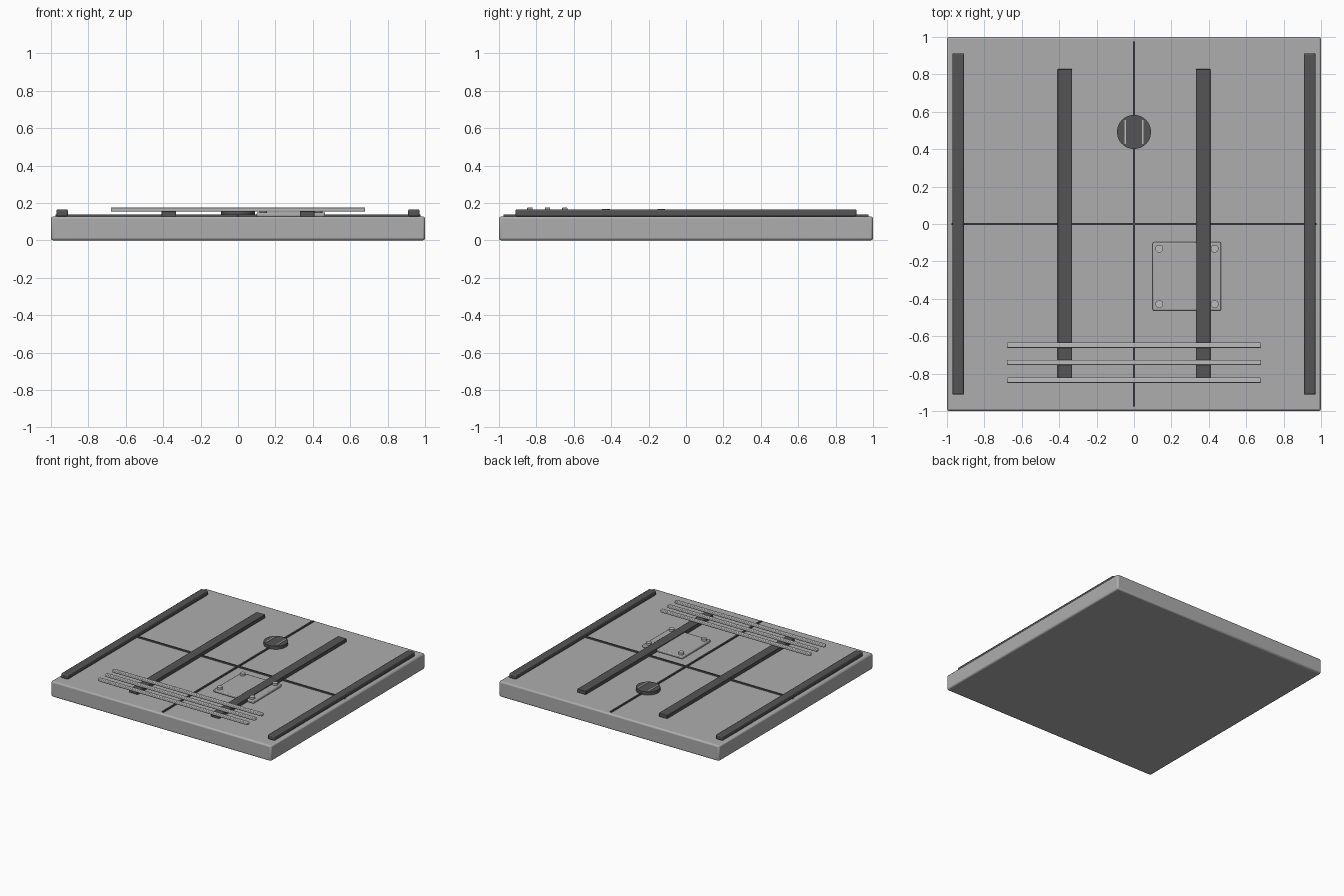
import bpy, math

if "Cube" in bpy.data.objects:
    bpy.data.objects.remove(bpy.data.objects["Cube"])

def material(name, v):
    m = bpy.data.materials.new(name)
    m.diffuse_color = (v, v, v, 1)
    m.use_nodes = True
    m.node_tree.nodes["Principled BSDF"].inputs["Base Color"].default_value = m.diffuse_color
    return m

DARK = material("dark_grey", 0.09)
MID = material("mid_grey", 0.42)
LIGHT = material("light_grey", 0.5)

def finish(o, name, mat, bevel, segments=2):
    o.name = name
    o.data.materials.append(mat)
    if bevel:
        b = o.modifiers.new("Bevel", 'BEVEL')
        b.width, b.segments, b.limit_method = bevel, segments, 'ANGLE'
        bpy.ops.object.shade_smooth_by_angle(angle=math.radians(35))
    return o

# box given by its limits on each axis
def box(name, x, y, z, mat, bevel=0.0):
    lim = (x, y, z)
    bpy.ops.mesh.primitive_cube_add(size=1, location=[(a + b) / 2 for a, b in lim])
    o = bpy.context.object
    o.scale = [b - a for a, b in lim]
    bpy.ops.object.transform_apply(location=False, rotation=False, scale=True)
    return finish(o, name, mat, bevel)

def disc(name, x, y, r, z0, z1, mat, sides, bevel=0.0):
    bpy.ops.mesh.primitive_cylinder_add(vertices=sides, radius=r, depth=z1 - z0,
                                        location=(x, y, (z0 + z1) / 2))
    o = finish(bpy.context.object, name, mat, bevel)
    bpy.ops.object.shade_smooth_by_angle(angle=math.radians(35))
    return o

# floor slab
box("floor_slab", (-1, 1), (-1, 1), (0, 0.128), MID, 0.012)

# crossing panel seams
box("seam_lengthwise", (-0.006, 0.006), (-0.975, 0.975), (0.125, 0.139), DARK)
box("seam_crosswise", (-0.975, 0.975), (-0.006, 0.006), (0.125, 0.139), DARK)

# edge rails and tread strips on both sides
for side, s in (("left", -1), ("right", 1)):
    box(f"edge_rail_{side}", (s * 0.94 - 0.031, s * 0.94 + 0.031), (-0.912, 0.912),
        (0.128, 0.166), DARK, 0.008)
    box(f"tread_strip_{side}", (s * 0.37 - 0.039, s * 0.37 + 0.039), (-0.828, 0.828),
        (0.127, 0.156), DARK, 0.003)

# raised bars across the front
for i, y in enumerate((-0.835, -0.741, -0.648)):
    box(f"cross_bar_{i}", (-0.68, 0.68), (y - 0.014, y + 0.014), (0.154, 0.177), LIGHT, 0.005)

# access hatch with corner bolts
hx, hy = 0.283, -0.28
box("hatch_plate", (hx - 0.183, hx + 0.183), (hy - 0.183, hy + 0.183), (0.126, 0.150), MID, 0.007)
for sx in (-1, 1):
    for sy in (-1, 1):
        disc("hatch_bolt", hx + sx * 0.148, hy + sy * 0.148, 0.021, 0.148, 0.167, LIGHT, 16)

# round drain with two grate slats
disc("drain_cover", 0, 0.492, 0.091, 0.126, 0.154, DARK, 32)
for x in (-0.047, 0.047):
    box("drain_slat", (x - 0.005, x + 0.005), (0.429, 0.555), (0.150, 0.157), LIGHT)
